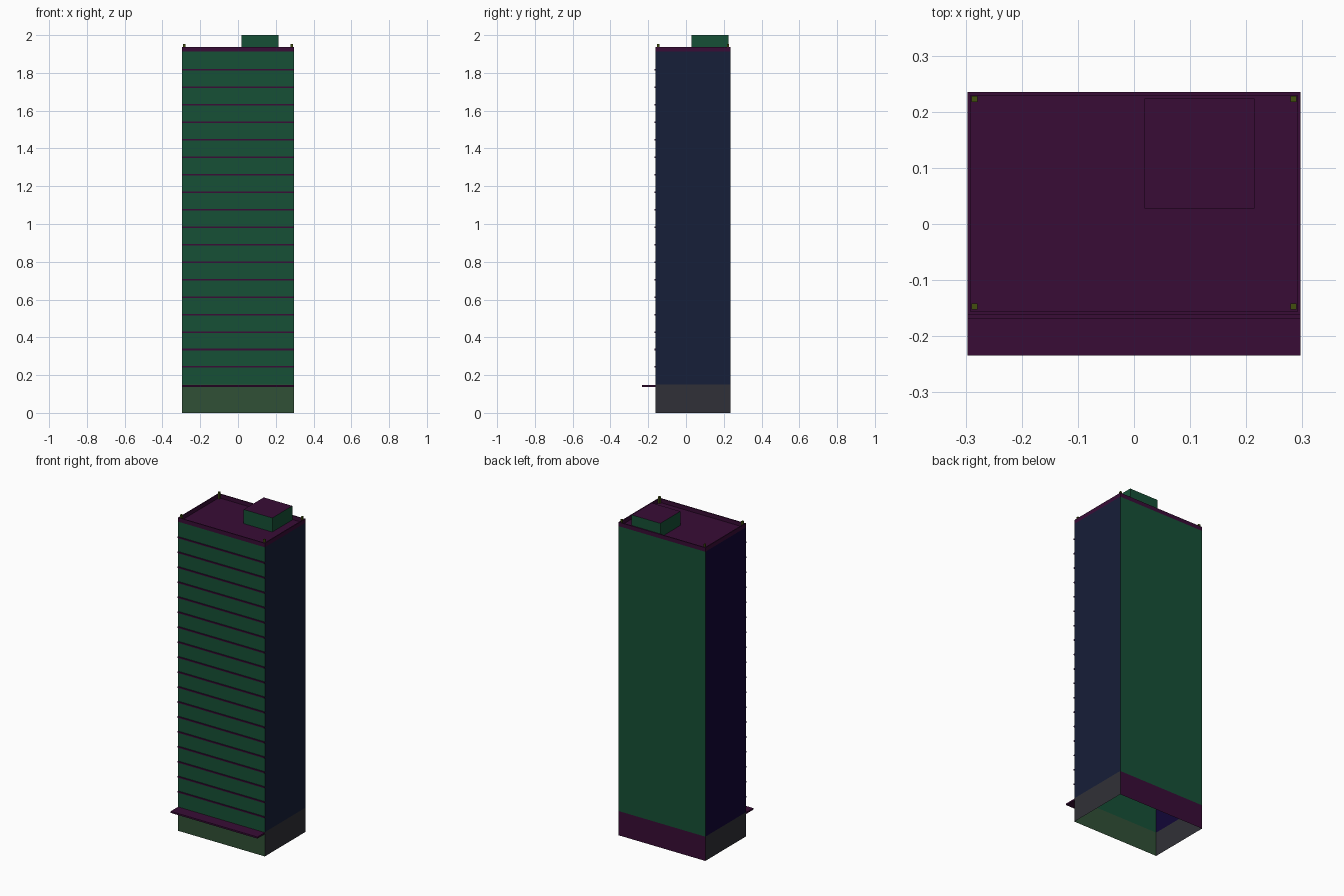
import bpy

if "Cube" in bpy.data.objects:
    bpy.data.objects.remove(bpy.data.objects["Cube"])

X = 0.297                  # half width of the tower
Y0, Y1 = -0.162, 0.235     # front and back faces
Z_BASE, Z_ROOF, Z_PAR = 0.15, 1.913, 1.938


def material(name, *rgb):
    # screen colour (0-255) to linear
    lin = [((c / 255 + 0.055) / 1.055) ** 2.4 if c > 10 else c / 255 / 12.92 for c in rgb]
    m = bpy.data.materials.new(name)
    m.diffuse_color = (*lin, 1)
    m.use_nodes = True
    m.node_tree.nodes["Principled BSDF"].inputs["Base Color"].default_value = m.diffuse_color
    return m


green = material("green", 22, 80, 54)
navy = material("navy", 22, 30, 56)
indigo = material("indigo", 17, 6, 54)
purple = material("purple", 56, 12, 54)
moss = material("moss", 48, 80, 54)
grey = material("charcoal", 48, 48, 55)
olive = material("olive", 66, 80, 14)


def mesh(name, verts, faces, mats, slots=None):
    me = bpy.data.meshes.new(name)
    me.from_pydata(verts, [], faces)
    for m in mats:
        me.materials.append(m)
    for i, p in enumerate(me.polygons):
        p.material_index = slots[i] if slots else 0
    ob = bpy.data.objects.new(name, me)
    bpy.context.collection.objects.link(ob)
    return ob


SIDES = [(0, 1, 5, 4), (1, 2, 6, 5), (2, 3, 7, 6), (3, 0, 4, 7)]  # front right back left
TOP, BOTTOM = (4, 5, 6, 7), (3, 2, 1, 0)


def box(name, x0, x1, y0, y1, z0, z1, mats, slots=None, faces=None):
    verts = [(x, y, z) for z in (z0, z1)
             for x, y in ((x0, y0), (x1, y0), (x1, y1), (x0, y1))]
    return mesh(name, verts, faces or SIDES + [TOP, BOTTOM], mats, slots)


# Hollow wall shells: ground storey and tower, open underneath
box("ground_storey_walls", -X, X, Y0, Y1, 0, Z_BASE,
    [moss, grey, purple], [0, 1, 2, 1], SIDES)
box("tower_walls", -X, X, Y0, Y1, Z_BASE, Z_ROOF,
    [green, navy, indigo], [0, 1, 0, 2], SIDES)

# Entrance canopy
box("entrance_canopy", -X, X, -0.234, Y0, 0.138, 0.148, [purple])

# Thin floor ledges across the front
for i in range(18):
    z = 0.243 + i * 0.0926
    box(f"floor_ledge_{i + 1}", -X, X, Y0 - 0.006, Y0, z - 0.004, z + 0.004, [purple])

# Roof deck sunk behind a thin parapet ring
mesh("roof_deck", [(-X, Y0, Z_ROOF), (X, Y0, Z_ROOF), (X, Y1, Z_ROOF), (-X, Y1, Z_ROOF)],
     [(0, 1, 2, 3)], [purple])
t = 0.006
ring = [(x, y, z) for d, z in ((0, Z_ROOF), (0, Z_PAR), (t, Z_PAR), (t, Z_ROOF))
        for x, y in ((-X + d, Y0 + d), (X - d, Y0 + d), (X - d, Y1 - d), (-X + d, Y1 - d))]
mesh("parapet", ring,
     [(4 * r + i, 4 * r + (i + 1) % 4, 4 * r + 4 + (i + 1) % 4, 4 * r + 4 + i)
      for r in range(3) for i in range(4)], [purple])

# Corner posts just inside the parapet
for sx, side in ((-1, "left"), (1, "right")):
    for y, end in ((Y0 + 0.015, "front"), (Y1 - 0.012, "back")):
        cx = sx * 0.2845
        box(f"corner_post_{end}_{side}", cx - 0.0055, cx + 0.0055,
            y - 0.0055, y + 0.0055, Z_ROOF, 1.954, [olive])

# Rooftop plant room
box("roof_plant_room", 0.019, 0.215, 0.028, 0.224, Z_ROOF, 2.0,
    [green, purple], [0, 0, 0, 0, 1], SIDES + [TOP])
